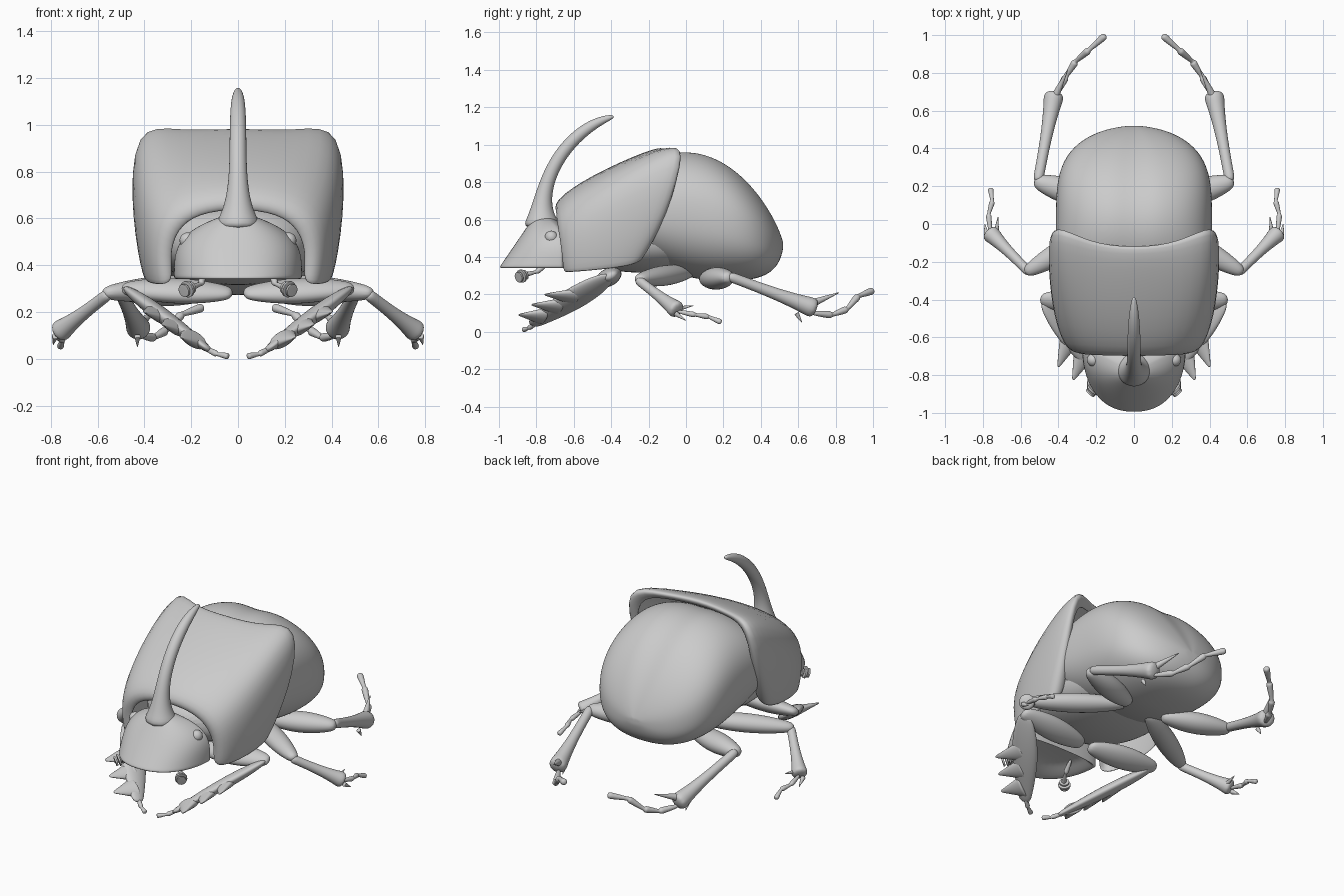
import bpy, bmesh, math
from mathutils import Vector

cube = bpy.data.objects.get("Cube")
if cube:
    bpy.data.objects.remove(cube, do_unlink=True)

grey = bpy.data.materials.new("shell grey")
grey.use_nodes = True
grey.diffuse_color = (.6, .6, .6, 1)
grey.node_tree.nodes["Principled BSDF"].inputs["Base Color"].default_value = grey.diffuse_color


def finish(name, bm, mirror=False, smooth=True, thickness=None):
    """Turn a bmesh into a smooth shaded object with its modifiers."""
    bmesh.ops.recalc_face_normals(bm, faces=bm.faces)
    for face in bm.faces:
        face.smooth = True
    mesh = bpy.data.meshes.new(name)
    bm.to_mesh(mesh)
    bm.free()
    mesh.materials.append(grey)
    obj = bpy.data.objects.new(name, mesh)
    bpy.context.collection.objects.link(obj)
    if mirror:
        obj.modifiers.new("mirror", "MIRROR")
    if thickness:
        solid = obj.modifiers.new("thickness", "SOLIDIFY")
        solid.thickness = thickness
        solid.offset = 0
    if smooth:
        subdivision = obj.modifiers.new("smooth", "SUBSURF")
        subdivision.levels = subdivision.render_levels = 2


def bridge(bm, rings):
    """Skin a list of closed point rings and cap both ends."""
    loops = [[bm.verts.new(point) for point in ring] for ring in rings]
    for low, high in zip(loops, loops[1:]):
        for i in range(len(low)):
            bm.faces.new((low[i - 1], low[i], high[i], high[i - 1]))
    bm.faces.new(loops[0])
    bm.faces.new(loops[-1])


def steps(count):
    return [i / count for i in range(count + 1)]


def circle(count):
    """Cosine and sine pairs, starting at the top."""
    angles = [math.tau * i / count + math.pi / 2 for i in range(count)]
    return [(math.cos(angle), math.sin(angle)) for angle in angles]


def squarish(value):
    return math.copysign(abs(value) ** .85, value)


def tube(bm, points, radii, wide=(1, 0, 0), ratio=1):
    """Tapered tube along the points; 'wide' is its broad direction."""
    points = [Vector(p) for p in points]
    rings = []
    for i, point in enumerate(points):
        along = (points[min(i + 1, len(points) - 1)] - points[max(i - 1, 0)]).normalized()
        side = Vector(wide)
        side = (side - along * side.dot(along)).normalized()
        other = along.cross(side) * ratio
        rings.append([point + (side * c + other * s) * radii[i] for c, s in circle(10)])
    bridge(bm, rings)


def limb(bm, start, end, radius, **shape):
    """Straight limb whose radius is a function of the way along it."""
    start, end = Vector(start), Vector(end)
    tube(bm, [start.lerp(end, t) for t in steps(8)], [radius(t) for t in steps(8)], **shape)


def spindle(radius):
    return lambda t: radius * (.45 + .6 * math.sin(math.pi * t) ** .8)


def flare(thin, thick):
    return lambda t: thin + (thick - thin) * t ** 3


def spike(radius):
    return lambda t: radius * (1.1 - t)


def jointed(bm, path, radius):
    """Foot made of pieces that swell towards each joint."""
    points, radii = [], []
    for start, end in zip(path, path[1:]):
        for part in (0, .4, .75, .95):
            points.append(Vector(start).lerp(Vector(end), part))
            radii.append(radius * (.55 if part == 0 else .7 + part * .5))
    tube(bm, points + [path[-1]], radii + [radius / 5])


# Wing cases: rounded body with a groove along the middle
bm = bmesh.new()
rings = []
for step in steps(18):
    t = min(math.sin(math.pi * (step * .66 - .16)), .998)
    y = t * .52
    top = .47 + .5 * (1 - t * t) ** .77
    bottom = .47 - .2 * (1 - t ** 6) ** .5 + .6 * min(y - .2, 0) ** 2
    width = .415 * (1 - abs(t) ** 3.7) ** .52
    middle, half = (top + bottom) / 2, (top - bottom) / 2
    ring = [Vector((width * squarish(c), y, middle + half * squarish(s))) for c, s in circle(32)]
    ring[0] -= Vector((0, .03, .05)) * half
    rings.append(ring)
bridge(bm, rings)
finish("wing_cases", bm)

# Chest below the shield
bm = bmesh.new()
rings = []
for t in steps(10):
    width = .1 + .26 * math.sin(math.pi * t) ** .5
    rings.append([(width * squarish(c), t * .85 - .65, .5 + width * .52 * squarish(s))
                  for c, s in circle(24)])
bridge(bm, rings)
finish("chest", bm)

# Thorax shield: half rows from the lower edge to the middle, front to back,
# the last one tucked in against the wing cases
rows = [
    [(.27, -.64, .32), (.29, -.65, .44), (.26, -.67, .55), (.17, -.68, .62), (0, -.68, .64)],
    [(.34, -.66, .31), (.36, -.67, .46), (.33, -.7, .6), (.2, -.7, .68), (0, -.71, .7)],
    [(.39, -.5, .32), (.42, -.5, .5), (.42, -.48, .74), (.25, -.5, .82), (0, -.51, .83)],
    [(.4, -.3, .34), (.45, -.25, .6), (.45, -.17, .95), (.26, -.2, .95), (0, -.2, .97)],
    [(.38, -.24, .37), (.45, -.1, .62), (.45, .05, 1.04), (.25, -.08, .98), (0, -.12, .99)],
    [(.32, -.24, .4), (.4, -.11, .62), (.39, -.05, .93), (.22, -.14, .93), (0, -.15, .94)],
]
bm = bmesh.new()
grid = [[bm.verts.new(point) for point in row] for row in rows]
for front, back in zip(grid, grid[1:]):
    for i in range(len(front) - 1):
        bm.faces.new((front[i], front[i + 1], back[i + 1], back[i]))
finish("thorax_shield", bm, mirror=True, thickness=.02)

# Head: pointed layers that narrow towards the horn, hollow below the rim
bm = bmesh.new()
rings = []
for t in [-.4, -.2] + steps(9):
    width = .04 + .235 * (1 - t ** 4)
    front, back = .2 * t - 1.01, -.63 - .1 * t ** 6
    height = .33 + .29 * t
    if t < 0:
        width, front, height = .24 + t / 5, -.94 - t / 4, .34 - t / 10
    centre = back - .04
    rings.append([(width * squarish(c), centre + s * (back - centre if s > 0 else centre - front),
                   height) for c, s in circle(32)])
bridge(bm, rings)
finish("head", bm)

# Horn: one long curve sweeping up and back
bm = bmesh.new()
bends = [Vector(p) for p in ((0, -.77, .55), (0, -.8, .85), (0, -.6, 1.1), (0, -.385, 1.152))]
path = [sum((bend * math.comb(3, i) * t ** i * (1 - t) ** (3 - i) for i, bend in enumerate(bends)),
            Vector()) for t in steps(14)]
tube(bm, path, [.01 + .028 * (1 - t ** 6) + .08 * (1 - t) ** 9 for t in steps(14)])
finish("horn", bm)

# Eyes
bm = bmesh.new()
bmesh.ops.create_uvsphere(bm, u_segments=16, v_segments=10, radius=.035)
bmesh.ops.translate(bm, verts=bm.verts, vec=(.215, -.72, .505))
finish("eyes", bm, mirror=True, smooth=False)

# Antennae: stalk and a club of three discs
bm = bmesh.new()
jointed(bm, [(.14, -.73, .37), (.16, -.8, .32), (.21, -.88, .3)], .014)
for i, radius in enumerate((.03, .038, .03)):
    disc = Vector((.2, -.86, .305)) + Vector((.9, -1, -.4)) * .014 * i
    limb(bm, disc, disc + Vector((.9, -1, -.4)) * .009, lambda t: radius)
finish("antennae", bm, mirror=True)

# Front legs: flat digging shins with three broad teeth
bm = bmesh.new()
limb(bm, (.02, -.43, .28), (.5, -.4, .3), spindle(.075), wide=(0, 1, .5), ratio=.65)
knee, ankle = Vector((.48, -.4, .3)), Vector((.12, -.83, .035))
limb(bm, knee, ankle, lambda t: .035 + .05 * math.sin(math.pi * t ** .8), wide=(.3, -.8, .2), ratio=.42)
for t in (.42, .62, .82):
    root = knee.lerp(ankle, t)
    limb(bm, root, root + Vector((.07, -.17, .01)) * (1.25 - t / 2), spike(.07),
         wide=ankle - knee, ratio=.5)
jointed(bm, [(.15, -.79, .05), (.09, -.84, .02), (.04, -.87, .01)], .013)
finish("front_legs", bm, mirror=True)

# Middle legs
bm = bmesh.new()
limb(bm, (.08, .03, .32), (.58, -.26, .28), spindle(.065), wide=(1, 1, 0), ratio=.85)
limb(bm, (.55, -.26, .28), (.77, -.04, .11), flare(.027, .055))
jointed(bm, [(.76, -.05, .11), (.77, .05, .09), (.75, .12, .08), (.76, .19, .05)], .014)
limb(bm, (.73, -.06, .12), (.72, .04, .14), spike(.016))
limb(bm, (.78, -.06, .1), (.79, 0, .06), spike(.015))
finish("middle_legs", bm, mirror=True)

# Hind legs
bm = bmesh.new()
limb(bm, (.12, .1, .28), (.53, .23, .29), spindle(.072), wide=(0, 1, 0), ratio=.85)
limb(bm, (.51, .22, .3), (.42, .7, .12), flare(.029, .062))
jointed(bm, [(.42, .67, .1), (.36, .78, .09), (.31, .86, .12), (.24, .92, .19), (.15, 1, .22)], .018)
limb(bm, (.42, .67, .15), (.35, .82, .21), spike(.022))
limb(bm, (.43, .59, .1), (.43, .62, .05), spike(.014))
finish("hind_legs", bm, mirror=True)
